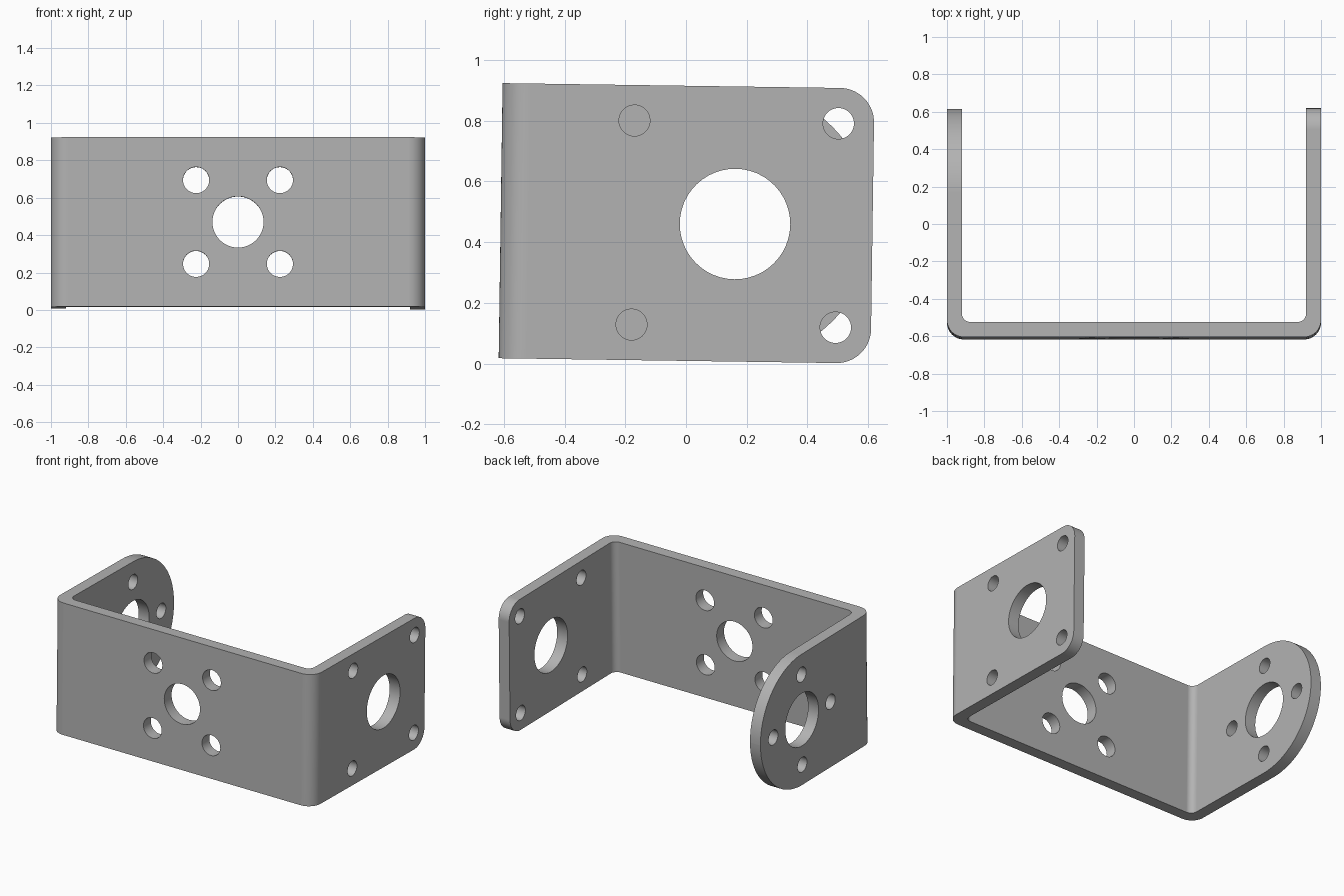
import bpy, bmesh
from math import radians, sin, cos, pi
from mathutils import Matrix, Vector

cube = bpy.data.objects.get("Cube")
if cube:
    bpy.data.objects.remove(cube, do_unlink=True)

LENGTH, HEIGHT, THICK = 1.225, 0.906, 0.08
MID = HEIGHT / 2
HUB = 0.772                      # distance of flange holes from the front face
OUTER_BEND, INNER_BEND = 0.09, 0.045


def arc(cx, cy, r, start, steps=12):
    """Quarter circle, counter-clockwise from the start angle."""
    return [(cx + r * cos(start + pi / 2 * i / steps),
             cy + r * sin(start + pi / 2 * i / steps)) for i in range(steps + 1)]


def new_object(name, bm):
    bmesh.ops.recalc_face_normals(bm, faces=bm.faces[:])
    mesh = bpy.data.meshes.new(name)
    bm.to_mesh(mesh)
    bm.free()
    obj = bpy.data.objects.new(name, mesh)
    bpy.context.collection.objects.link(obj)
    return obj


# Bent strip: right half of the U outline, mirrored to the left half
inner = 1 - THICK
outer_half = arc(1 - OUTER_BEND, OUTER_BEND, OUTER_BEND, -pi / 2) + [(1, LENGTH)]
inner_half = [(inner, LENGTH)] + arc(inner - INNER_BEND, THICK + INNER_BEND,
                                     INNER_BEND, -pi / 2)[::-1]
half = outer_half + inner_half
outline = half + [(-x, y) for x, y in reversed(half)]

bm = bmesh.new()
base = bm.faces.new([bm.verts.new((x, y, 0)) for x, y in outline])
top = bmesh.ops.extrude_face_region(bm, geom=[base])["geom"]
bmesh.ops.translate(bm, vec=(0, 0, HEIGHT),
                    verts=[v for v in top if isinstance(v, bmesh.types.BMVert)])

# Flange tips: small corners on the left, a full half round on the right
for side, radius in ((1, 0.113), (-1, MID - 0.0005)):
    tips = [e for e in bm.edges
            if all(v.co.y > LENGTH - 0.001 and v.co.x * side > 0 for v in e.verts)
            and abs(e.verts[0].co.z - e.verts[1].co.z) < 0.001]
    bmesh.ops.bevel(bm, geom=tips, offset=radius, offset_type='OFFSET',
                    segments=32 if side < 0 else 14, profile=0.5, affect='EDGES')
bracket = new_object("bracket", bm)

# Hole cutters, all in one helper mesh
cut = bmesh.new()


def hole(centre, axis, radius):
    turn = Vector((0, 0, 1)).rotation_difference(Vector(axis)).to_matrix().to_4x4()
    bmesh.ops.create_cone(cut, cap_ends=True, segments=48, radius1=radius,
                          radius2=radius, depth=0.3,
                          matrix=Matrix.Translation(centre) @ turn)


DIAGONAL = [(a, b) for a in (-1, 1) for b in (-1, 1)]
CROSS = [(1, 0), (-1, 0), (0, 1), (0, -1)]
plate_y, flange_x = THICK / 2, 1 - THICK / 2

hole((0, plate_y, MID), (0, 1, 0), 0.137)
for a, b in DIAGONAL:
    hole((a * 0.224, plate_y, MID + b * 0.224), (0, 1, 0), 0.07)
for side, pattern, spread in ((1, DIAGONAL, 0.336), (-1, CROSS, 0.313)):
    hole((side * flange_x, HUB, MID), (1, 0, 0), 0.182)
    for a, b in pattern:
        hole((side * flange_x, HUB + a * spread, MID + b * spread), (1, 0, 0), 0.051)
cutter = new_object("hole_cutter", cut)
cutter.hide_render = True

# Cut the holes, then shade
bpy.ops.object.select_all(action='DESELECT')
bpy.context.view_layer.objects.active = bracket
bracket.select_set(True)
mod = bracket.modifiers.new("holes", 'BOOLEAN')
mod.operation, mod.solver, mod.object = 'DIFFERENCE', 'EXACT', cutter
bpy.ops.object.modifier_apply(modifier=mod.name)
bpy.data.objects.remove(cutter, do_unlink=True)
bpy.ops.object.shade_smooth_by_angle(angle=radians(30))
weighted = bracket.modifiers.new("flat_face_normals", 'WEIGHTED_NORMAL')
weighted.keep_sharp = True

# Bare metal
metal = bpy.data.materials.new("grey_metal")
metal.use_nodes = True
grey = (0.45, 0.45, 0.45, 1)
metal.diffuse_color = grey
metal.node_tree.nodes["Principled BSDF"].inputs["Base Color"].default_value = grey
bracket.data.materials.clear()
bracket.data.materials.append(metal)

# Slight forward lean, resting on the rear corners
bracket.location = (0, -0.617, 0.0175)
bracket.rotation_euler = (radians(-0.82), 0, 0)
